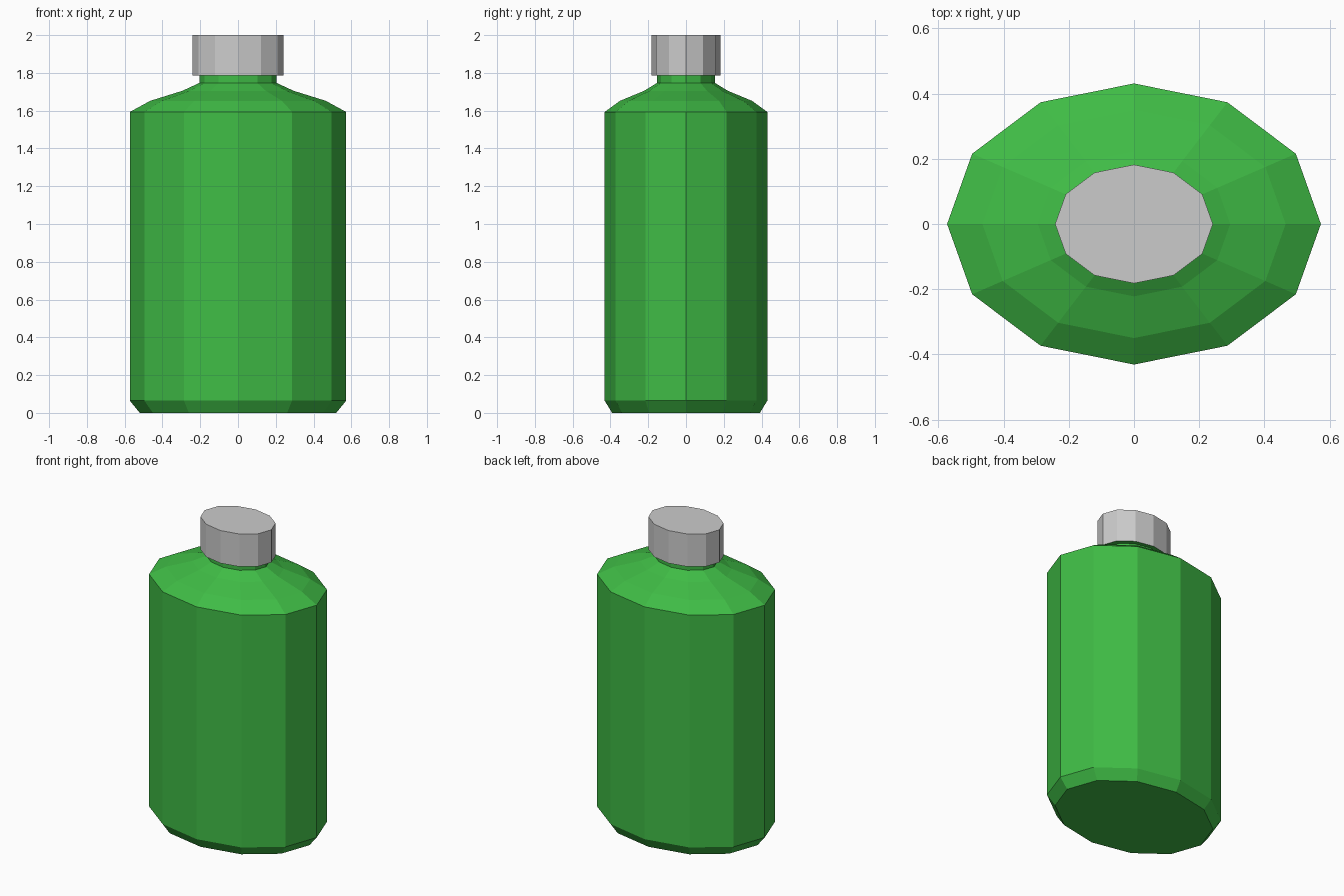
import bpy
import bmesh
from math import cos, sin, tau

if "Cube" in bpy.data.objects:
    bpy.data.objects.remove(bpy.data.objects["Cube"])

SIDES = 12
DEPTH_RATIO = 0.752


def lathe(name, profile, color=None, close_bottom=False, close_top=False):
    """Sweep a (radius, z) profile around a 12-sided oval."""
    bm = bmesh.new()
    rings = [[bm.verts.new((r * cos(tau * i / SIDES),
                            r * DEPTH_RATIO * sin(tau * i / SIDES), z))
              for i in range(SIDES)] for r, z in profile]
    for low, high in zip(rings, rings[1:]):
        for i in range(SIDES):
            j = (i + 1) % SIDES
            bm.faces.new((low[i], low[j], high[j], high[i]))
    if close_bottom:
        bm.faces.new(rings[0][::-1])
    if close_top:
        bm.faces.new(rings[-1])
    mesh = bpy.data.meshes.new(name)
    bm.to_mesh(mesh)
    bm.free()
    obj = bpy.data.objects.new(name, mesh)
    bpy.context.collection.objects.link(obj)
    if color:
        mat = bpy.data.materials.new(name + "_green")
        mat.diffuse_color = color
        mat.use_nodes = True
        mat.node_tree.nodes["Principled BSDF"].inputs["Base Color"].default_value = mat.diffuse_color
        mesh.materials.append(mat)
    return obj


# Bottle body: chamfered base, sloped shoulder, neck and lip under the cap
lathe("bottle_body",
      [(0.52, 0), (0.573, 0.065), (0.573, 1.593), (0.465, 1.652),
       (0.295, 1.705), (0.204, 1.747), (0.204, 1.785), (0.242, 1.785)],
      color=(0.05, 0.5, 0.06, 1), close_bottom=True)

# Cap
lathe("cap", [(0.242, 1.785), (0.242, 2.0)], close_top=True)
